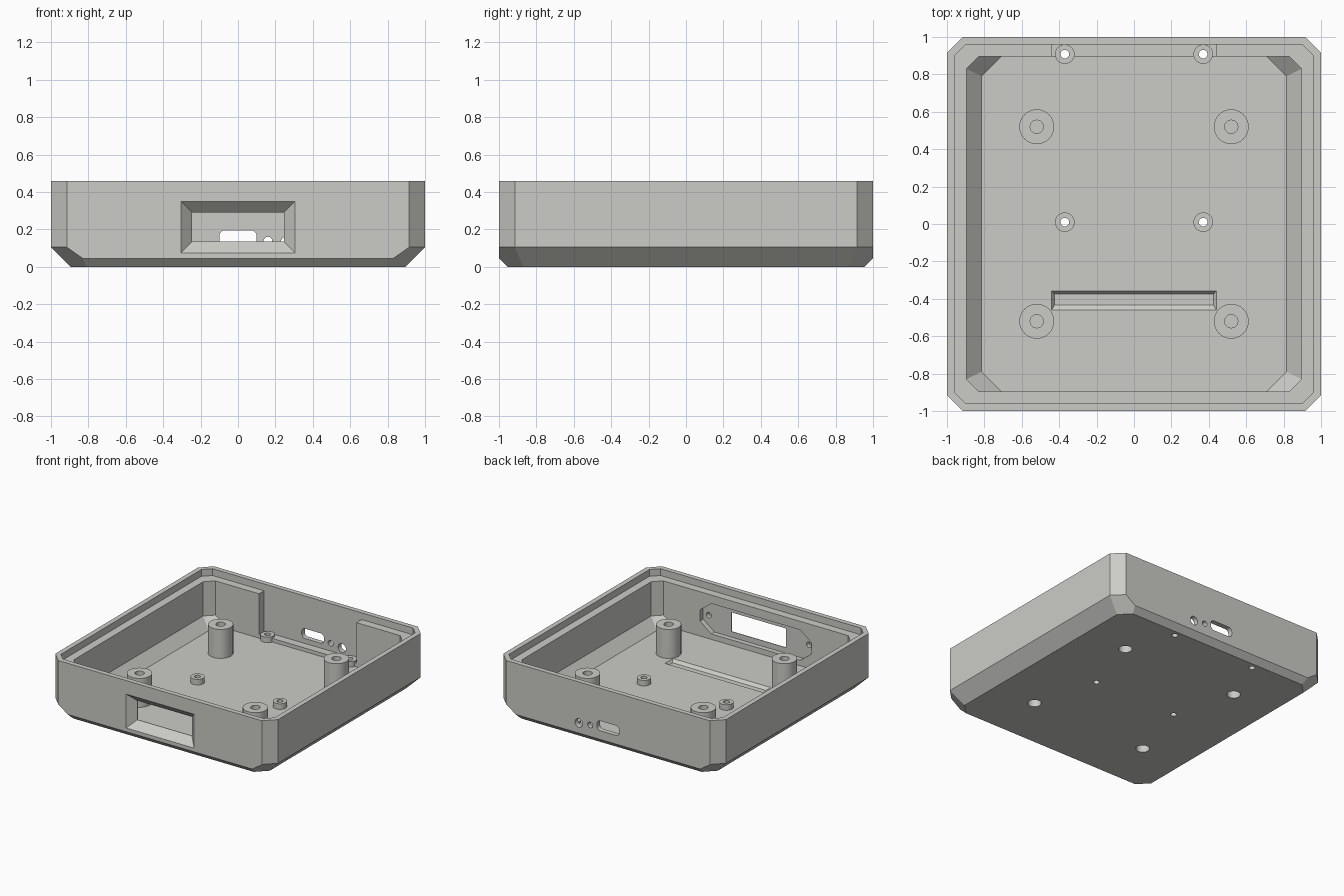
import bpy, bmesh, math
from mathutils import Vector

if "Cube" in bpy.data.objects:
    bpy.data.objects.remove(bpy.data.objects["Cube"])

grey = bpy.data.materials.new("warm_grey_plastic")
grey.diffuse_color = (0.60, 0.60, 0.57, 1)
grey.use_nodes = True
grey.node_tree.nodes["Principled BSDF"].inputs["Base Color"].default_value = grey.diffuse_color


def solid(name, pts):
    """Convex solid around a set of points."""
    bm = bmesh.new()
    for p in pts:
        bm.verts.new(p)
    bmesh.ops.remove_doubles(bm, verts=bm.verts, dist=1e-5)
    res = bmesh.ops.convex_hull(bm, input=bm.verts)
    junk = set(res["geom_interior"]) | set(res["geom_unused"])
    bmesh.ops.delete(bm, geom=[v for v in junk if isinstance(v, bmesh.types.BMVert)], context="VERTS")
    bmesh.ops.dissolve_limit(bm, angle_limit=math.radians(1), verts=bm.verts, edges=bm.edges)
    bmesh.ops.recalc_face_normals(bm, faces=bm.faces)
    me = bpy.data.meshes.new(name)
    bm.to_mesh(me)
    bm.free()
    me.materials.append(grey)
    ob = bpy.data.objects.new(name, me)
    bpy.context.collection.objects.link(ob)
    return ob


def four(pts):
    """Mirror corner points into all four quadrants."""
    return [(sx * x, sy * y, z) for x, y, z in pts for sx in (1, -1) for sy in (1, -1)]


def box(name, x0, x1, y0, y1, z0, z1):
    return solid(name, [(x, y, z) for x in (x0, x1) for y in (y0, y1) for z in (z0, z1)])


def ring(r, n=32):
    return [(r * math.cos(2 * math.pi * i / n), r * math.sin(2 * math.pi * i / n)) for i in range(n)]


def post(name, x, y, r, z0, z1):
    return solid(name, [(x + a, y + b, z) for a, b in ring(r) for z in (z0, z1)])


def bore_y(name, x, z, r, y0, y1, dx=0, dz=0):
    """Round or rounded-slot bore along y."""
    return solid(name, [(x + a + sx * dx, y, z + b + sz * dz) for a, b in ring(r, 24)
                        for y in (y0, y1) for sx in (1, -1) for sz in (1, -1)])


def combine(tool, op="DIFFERENCE"):
    bpy.context.view_layer.objects.active = body
    m = body.modifiers.new("combine", "BOOLEAN")
    m.operation, m.object, m.solver = op, tool, "EXACT"
    bpy.ops.object.modifier_apply(modifier=m.name)
    bpy.data.objects.remove(tool, do_unlink=True)


TOP, FLOOR = 0.46, 0.045

# Outer shell with chamfered corners and lower edges
body = solid("enclosure_body", four([
    (0.915, 1, TOP), (1, 0.915, TOP), (0.915, 1, 0.105), (1, 0.915, 0.105),
    (0.83, 1, 0.045), (0.811, 0.955, 0), (0.895, 0.871, 0)]))

# Main cavity, following the side chamfers
combine(solid("cavity", four([
    (0.83, 0.895, 0.6), (0.895, 0.83, 0.6), (0.83, 0.895, 0.127), (0.895, 0.83, 0.127),
    (0.71, 0.895, FLOOR), (0.815, 0.79, FLOOR)])))

# Lid ledge around the rim
combine(solid("lid_ledge", four([
    (0.9, 0.96, z) for z in (0.405, 0.6)] + [(0.96, 0.9, z) for z in (0.405, 0.6)])))

# Thinned section of the back wall
combine(box("back_recess", -0.438, 0.438, 0.8, 0.96, 0.075, 0.6))

# Shallow groove in the floor
combine(solid("floor_groove", [(sx * 0.44, y, z) for sx in (1, -1) for y in (-0.358, -0.46)
                               for z in (FLOOR, 0.06)]
              + [(sx * 0.425, y, 0.025) for sx in (1, -1) for y in (-0.375, -0.433)]))

# Tall lid posts and low board posts
tall = [(sx * 0.52, sy * 0.52) for sx in (1, -1) for sy in (1, -1)]
low = [(sx * 0.37, y) for sx in (1, -1) for y in (0.01, 0.908)]
for x, y in tall:
    combine(post("lid_post", x, y, 0.093, 0.015, 0.28), "UNION")
for x, y in low:
    combine(post("board_post", x, y, 0.052, 0.015, 0.09), "UNION")

# Screw holes from above and below
for x, y in tall:
    combine(post("post_hole", x, y, 0.035, 0.17, 0.5))
    combine(post("screw_bore", x, y, 0.05, -0.1, 0.13))
for x, y in low:
    combine(post("board_hole", x, y, 0.023, -0.1, 0.3))

# Display window with bevelled surround
combine(solid("window_bevel", [(sx * hx, y, z) for hx, y, z0, z1 in
                               ((0.325, -1.02, 0.055, 0.37), (0.245, -0.94, 0.135, 0.29))
                               for sx in (1, -1) for z in (z0, z1)]))
combine(box("window_opening", -0.245, 0.245, -0.97, -0.8, 0.135, 0.29))

# Display seat with pointed ears on the inner front wall
combine(solid("display_seat", [(sx * x, y, 0.2125 + sz * h) for x, h in ((0.4, 0.123), (0.5, 0.045))
                               for sx in (1, -1) for sz in (1, -1) for y in (-0.935, -0.85)]))
for sx in (1, -1):
    combine(bore_y("ear_hole", sx * 0.45, 0.2125, 0.022, -0.97, -0.85))

# Back ports: rounded slot, small hole, round socket
combine(bore_y("slot_port", 0, 0.155, 0.03, 0.9, 1.1, dx=0.07, dz=0.01))
combine(bore_y("small_port", 0.16, 0.138, 0.023, 0.9, 1.1))
combine(bore_y("round_port", 0.262, 0.127, 0.035, 0.9, 1.1))

# Smooth the bores, keep the chamfers crisp
body.select_set(True)
bpy.context.view_layer.objects.active = body
bpy.ops.object.shade_smooth_by_angle(angle=math.radians(20))
